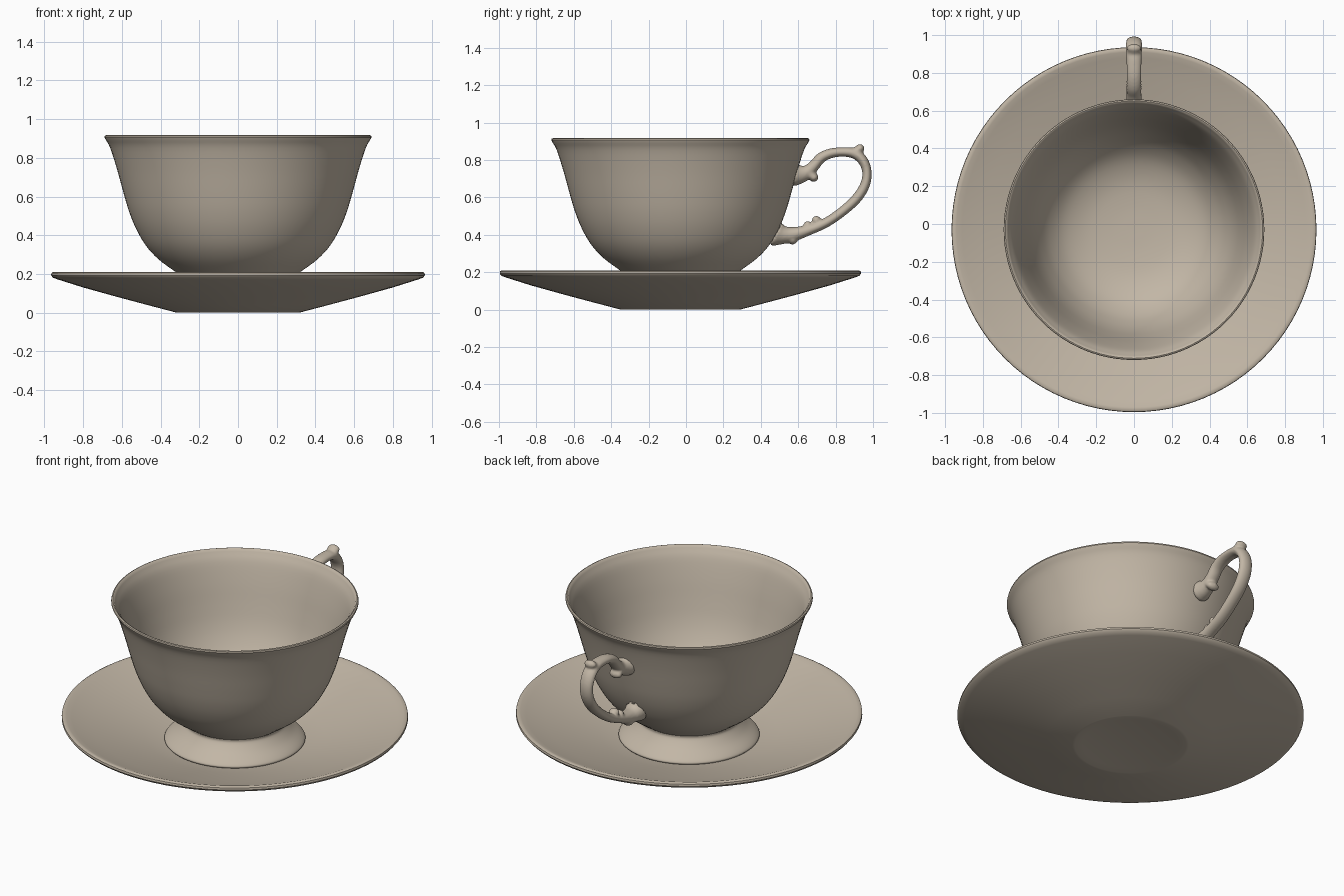
import bpy, bmesh, math
from mathutils import Vector, Matrix

if "Cube" in bpy.data.objects:
    bpy.data.objects.remove(bpy.data.objects["Cube"])

CY = -0.03  # cup and saucer axis sits slightly forward of the origin

clay = bpy.data.materials.new("warm beige")
clay.diffuse_color = (0.54, 0.47, 0.38, 1)
clay.use_nodes = True
clay.node_tree.nodes["Principled BSDF"].inputs["Base Color"].default_value = clay.diffuse_color


def smooth_path(pts, n):
    """Catmull-Rom resampling of a list of equal-length tuples."""
    p = [Vector(q) for q in pts]
    p = [2 * p[0] - p[1]] + p + [2 * p[-1] - p[-2]]
    out = []
    for i in range(1, len(p) - 2):
        a, b, c, d = p[i - 1:i + 3]
        for k in range(n):
            t = k / n
            out.append(0.5 * (2 * b + (c - a) * t + (2 * a - 5 * b + 4 * c - d) * t * t
                              + (3 * b - a - 3 * c + d) * t ** 3))
    return out + [p[-2]]


def make_object(name, bm, angle=40):
    bmesh.ops.recalc_face_normals(bm, faces=bm.faces)
    mesh = bpy.data.meshes.new(name)
    bm.to_mesh(mesh)
    bm.free()
    mesh.materials.append(clay)
    ob = bpy.data.objects.new(name, mesh)
    bpy.context.collection.objects.link(ob)
    bpy.ops.object.select_all(action='DESELECT')
    ob.select_set(True)
    bpy.context.view_layer.objects.active = ob
    bpy.ops.object.shade_smooth_by_angle(angle=math.radians(angle))
    return ob


def lathe(name, profile, segs=96):
    """Revolve an (r, z) profile that starts and ends on the axis."""
    bm = bmesh.new()
    rings = []
    for r, z in profile:
        if r < 1e-4:
            rings.append([bm.verts.new((0, CY, z))])
        else:
            rings.append([bm.verts.new((r * math.cos(2 * math.pi * i / segs),
                                        CY + r * math.sin(2 * math.pi * i / segs), z))
                          for i in range(segs)])
    for a, b in zip(rings, rings[1:]):
        for i in range(segs):
            j = (i + 1) % segs
            if len(a) == 1:
                bm.faces.new((a[0], b[i], b[j]))
            elif len(b) == 1:
                bm.faces.new((a[i], a[j], b[0]))
            else:
                bm.faces.new((a[i], a[j], b[j], b[i]))
    return make_object(name, bm)


# Saucer: flat base, sloping dish, rounded lip
lathe("saucer", [(0, 0.008), (0.27, 0.008), (0.31, 0), (0.325, 0.002), (0.47, 0.04),
                 (0.62, 0.08), (0.80, 0.13), (0.93, 0.171), (0.957, 0.181), (0.966, 0.193),
                 (0.964, 0.205), (0.955, 0.21), (0.94, 0.208), (0.91, 0.197), (0.80, 0.163),
                 (0.65, 0.12), (0.50, 0.081), (0.40, 0.059), (0.30, 0.045), (0, 0.042)])

# Cup: flared foot, narrow waist, deep bowl with open interior
foot = smooth_path([(0.385, 0.055), (0.393, 0.068), (0.375, 0.088), (0.325, 0.125),
                    (0.288, 0.165), (0.285, 0.185)], 4)
bowl = smooth_path([(0.285, 0.185), (0.325, 0.212), (0.41, 0.275), (0.475, 0.345), (0.525, 0.43),
                    (0.562, 0.52), (0.592, 0.62), (0.625, 0.74), (0.66, 0.85),
                    (0.686, 0.898)], 4)
lip = [(0.69, 0.906), (0.688, 0.914), (0.681, 0.917), (0.674, 0.914)]
inside = smooth_path([(0.667, 0.902), (0.638, 0.85), (0.602, 0.74), (0.569, 0.62),
                      (0.538, 0.52), (0.50, 0.435), (0.448, 0.355), (0.37, 0.285),
                      (0.26, 0.24), (0.13, 0.222), (0, 0.218)], 4)
lathe("cup", [(0, 0.05)] + [tuple(v) for v in foot[:-1] + bowl + lip + inside])

# Handle: swept tube, rows are (y, z, in-plane radius, side radius)
rows = [(0.582, 0.722, 0.062, 0.062), (0.612, 0.724, 0.050, 0.050), (0.648, 0.736, 0.038, 0.042),
        (0.685, 0.770, 0.030, 0.040), (0.722, 0.812, 0.028, 0.040), (0.775, 0.836, 0.026, 0.040),
        (0.84, 0.843, 0.025, 0.040), (0.90, 0.835, 0.028, 0.042), (0.944, 0.80, 0.027, 0.043),
        (0.967, 0.74, 0.025, 0.042), (0.958, 0.67, 0.026, 0.042), (0.915, 0.598, 0.027, 0.041),
        (0.84, 0.528, 0.026, 0.040), (0.75, 0.466, 0.026, 0.040), (0.66, 0.427, 0.028, 0.040),
        (0.57, 0.402, 0.040, 0.045), (0.52, 0.400, 0.050, 0.055), (0.482, 0.408, 0.072, 0.068)]
path = smooth_path(rows, 6)
bm = bmesh.new()
SIDES = 20
rings = []
for i, (y, z, rn, rx) in enumerate(path):
    a, b = path[max(i - 1, 0)], path[min(i + 1, len(path) - 1)]
    t = Vector((b[0] - a[0], b[1] - a[1])).normalized()
    if i == 0:
        t = Vector((0.96, -0.28))      # end caps lie along the cup wall
    elif i == len(path) - 1:
        t = Vector((-0.87, 0.49))
    ring = []
    for k in range(SIDES):
        w = 2 * math.pi * k / SIDES
        s, c = rn * math.sin(w), rx * math.cos(w)
        ring.append(bm.verts.new((c, y - t.y * s, z + t.x * s)))
    rings.append(ring)
for a, b in zip(rings, rings[1:]):
    for k in range(SIDES):
        j = (k + 1) % SIDES
        bm.faces.new((a[k], a[j], b[j], b[k]))
bm.faces.new(rings[0])
bm.faces.new(rings[-1])
# Scroll knobs: (y, z, in-plane radius, side radius)
for y, z, r, rx in [(0.683, 0.708, 0.025, 0.040), (0.668, 0.722, 0.028, 0.040),
                    (0.930, 0.862, 0.024, 0.038), (0.915, 0.848, 0.026, 0.038),
                    (0.697, 0.478, 0.024, 0.032), (0.650, 0.452, 0.022, 0.030),
                    (0.570, 0.374, 0.026, 0.038)]:
    bmesh.ops.create_uvsphere(bm, u_segments=16, v_segments=10, radius=1,
                              matrix=Matrix.Translation((0, y, z)) @ Matrix.Diagonal((rx, r, r, 1)))
handle = make_object("handle", bm, 180)
# Fuse tube and knobs into one soft form
rem = handle.modifiers.new("fuse", 'REMESH')
rem.mode = 'VOXEL'
rem.voxel_size = 0.007
rem.use_smooth_shade = True
soft = handle.modifiers.new("soften", 'SMOOTH')
soft.factor = 0.5
soft.iterations = 5
